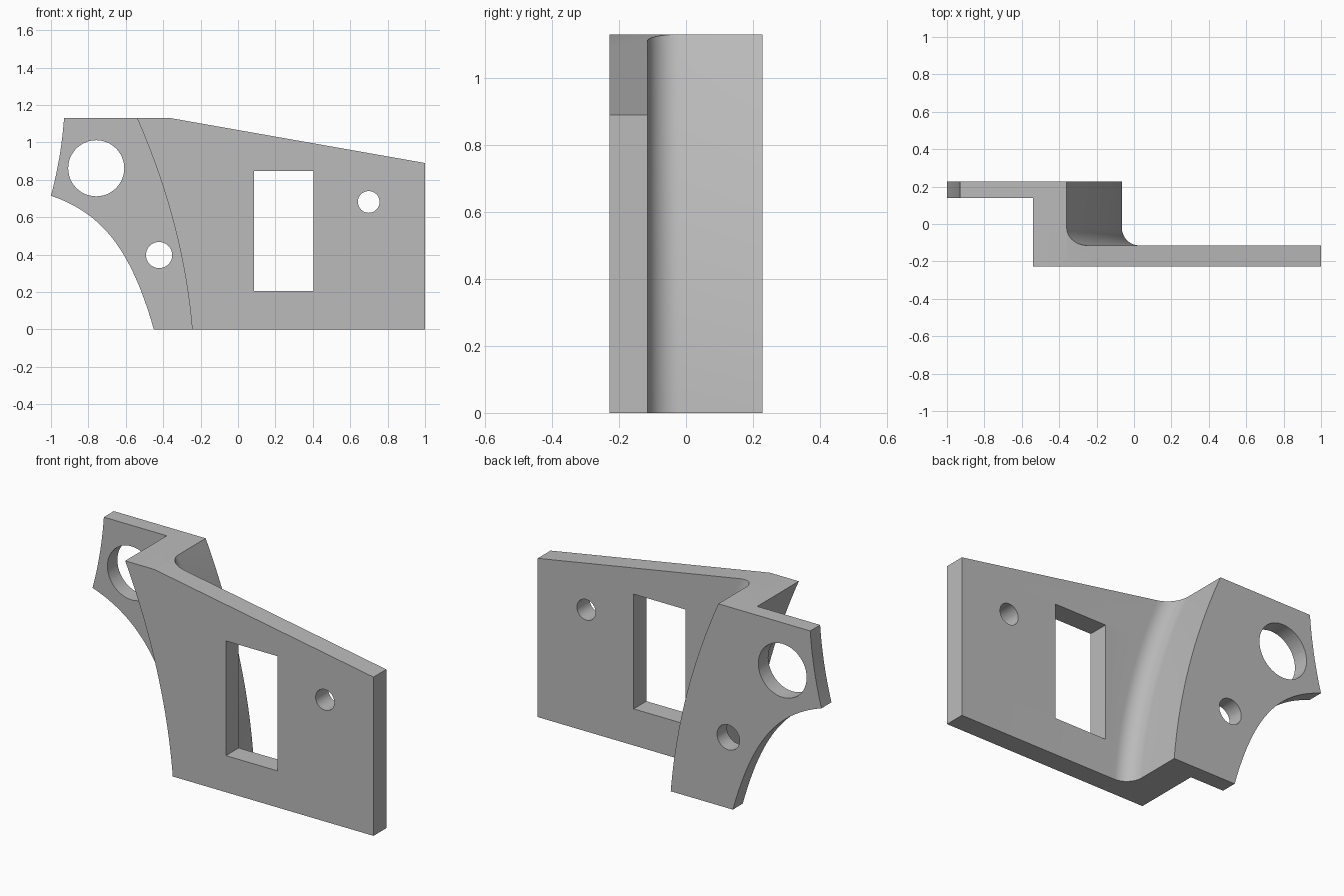
import bpy, bmesh
from math import sin, cos, pi, atan

if "Cube" in bpy.data.objects:
    bpy.data.objects.remove(bpy.data.objects["Cube"])

HEIGHT, FRONT, BACK = 1.13, -0.228, 0.228
PLATE_BACK, FLANGE_FRONT = -0.115, 0.14
WEB, FILLET, BULGE = 0.18, 0.095, 0.05

grey = bpy.data.materials.new("plain grey")
grey.use_nodes = True
grey.diffuse_color = (0.5, 0.5, 0.5, 1)
grey.node_tree.nodes["Principled BSDF"].inputs["Base Color"].default_value = (0.5, 0.5, 0.5, 1)


def loft(name, rings):
    """Closed solid through matching rings of points."""
    bm = bmesh.new()
    rows = [[bm.verts.new(p) for p in ring] for ring in rings]
    n = len(rows[0])
    for a, b in zip(rows, rows[1:]):
        for i in range(n):
            j = (i + 1) % n
            bm.faces.new((a[i], a[j], b[j], b[i]))
    bm.faces.new(rows[0][::-1])
    bm.faces.new(rows[-1])
    bmesh.ops.recalc_face_normals(bm, faces=bm.faces)
    mesh = bpy.data.meshes.new(name)
    bm.to_mesh(mesh)
    bm.free()
    mesh.materials.append(grey)
    obj = bpy.data.objects.new(name, mesh)
    bpy.context.collection.objects.link(obj)
    return obj


def prism(name, profile):
    """Extrude an (x, z) profile right through the part along y."""
    return loft(name, [[(x, y, z) for x, z in profile] for y in (-0.5, 0.5)])


def circle(cx, cz, r, n=48):
    return [(cx + r * cos(2 * pi * i / n), cz + r * sin(2 * pi * i / n)) for i in range(n)]


def bezier(points, t):
    while len(points) > 1:
        points = [tuple(u + (v - u) * t for u, v in zip(p, q))
                  for p, q in zip(points, points[1:])]
    return points[0]


def section(left, z):
    """Z-shaped cross-section at height z, with a fillet behind the plate."""
    t = z / HEIGHT
    web = -0.245 - 0.295 * t + 4 * BULGE * t * (1 - t)
    slope = (-0.295 + 4 * BULGE * (1 - 2 * t)) / HEIGHT
    wide = FILLET / cos(atan(slope))
    inner = web + WEB
    arc = [(inner + wide * (1 - sin(a)), PLATE_BACK + FILLET * (1 - cos(a)))
           for a in (pi / 2 * i / 12 for i in range(13))]
    outline = [(left, FLANGE_FRONT), (web, FLANGE_FRONT), (web, FRONT),
               (1, FRONT), (1, PLATE_BACK)] + arc + [(inner, BACK), (left, BACK)]
    return [(x, y, z) for x, y in outline]


# Bracket body: the flange edge sets the height of each section
lower = [(-0.45, 0), (-0.57, 0.42), (-0.72, 0.62), (-1, 0.715)]
upper = [(-1, 0.715), (-0.945, 0.92), (-0.93, HEIGHT)]
edge = [bezier(lower, i / 28) for i in range(29)] + [bezier(upper, i / 12) for i in range(1, 13)]
body = loft("bracket", [section(x, z) for x, z in edge])

# Sloping top edge, window and round holes
cutters = [
    prism("top_slope_cutter", [(-0.473, 1.15), (1.051, 0.881), (1.051, 1.3), (-0.473, 1.3)]),
    prism("window_cutter", [(0.085, 0.205), (0.405, 0.205), (0.405, 0.848), (0.085, 0.848)]),
    prism("large_hole_cutter", circle(-0.758, 0.862, 0.15)),
    prism("flange_hole_cutter", circle(-0.422, 0.398, 0.07)),
    prism("plate_hole_cutter", circle(0.699, 0.682, 0.058)),
]
bpy.context.view_layer.objects.active = body
for cutter in cutters:
    cutter.hide_render = True
    mod = body.modifiers.new(cutter.name, "BOOLEAN")
    mod.operation = "DIFFERENCE"
    mod.solver = "EXACT"
    mod.object = cutter
    bpy.ops.object.modifier_apply(modifier=mod.name)
    bpy.data.objects.remove(cutter)

# Smooth the curved walls, keep the corners crisp
bpy.ops.object.select_all(action="DESELECT")
body.select_set(True)
bpy.ops.object.shade_smooth_by_angle(angle=pi / 6)
